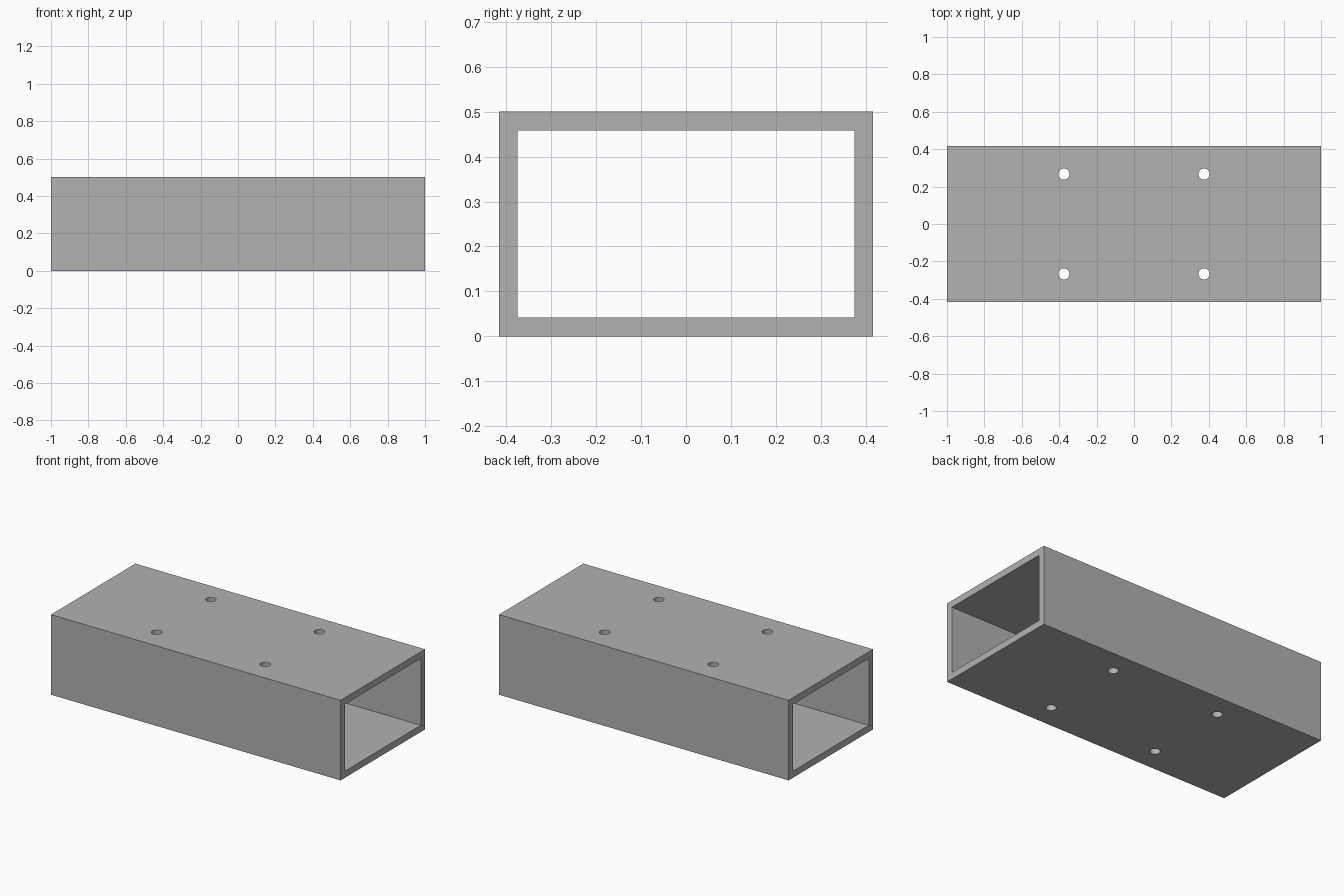
import bpy
from math import radians

old = bpy.data.objects.get("Cube")
if old:
    bpy.data.objects.remove(old, do_unlink=True)

LENGTH, WIDTH, HEIGHT, WALL = 2.0, 0.833, 0.5, 0.0417
HOLE_X, HOLE_Y, HOLE_RADIUS = 0.375, 0.267, 0.03

grey = bpy.data.materials.new("plain grey")
grey.use_nodes = True
colour = (0.445, 0.445, 0.445, 1)
grey.diffuse_color = colour
grey.node_tree.nodes["Principled BSDF"].inputs["Base Color"].default_value = colour


def box(name, size):
    bpy.ops.mesh.primitive_cube_add(size=1, location=(0, 0, HEIGHT / 2))
    obj = bpy.context.object
    obj.name = name
    obj.scale = size
    bpy.ops.object.transform_apply(location=False, rotation=False, scale=True)
    obj.data.materials.append(grey)
    return obj


def cut(target, cutter):
    cutter.hide_render = True
    mod = target.modifiers.new("cut", "BOOLEAN")
    mod.operation = "DIFFERENCE"
    mod.solver = "EXACT"
    mod.object = cutter
    bpy.context.view_layer.objects.active = target
    bpy.ops.object.modifier_apply(modifier=mod.name)
    bpy.data.objects.remove(cutter, do_unlink=True)


# Rectangular tube, open at both ends
tube = box("rectangular_tube", (LENGTH, WIDTH, HEIGHT))
cut(tube, box("bore_cutter", (LENGTH + 1, WIDTH - 2 * WALL, HEIGHT - 2 * WALL)))

# Four bolt holes through the top and bottom walls
for x in (-HOLE_X, HOLE_X):
    for y in (-HOLE_Y, HOLE_Y):
        bpy.ops.mesh.primitive_cylinder_add(
            vertices=32, radius=HOLE_RADIUS, depth=1, location=(x, y, HEIGHT / 2))
        drill = bpy.context.object
        drill.name = "hole_cutter"
        drill.data.materials.append(grey)
        cut(tube, drill)

bpy.ops.object.select_all(action="DESELECT")
tube.select_set(True)
bpy.context.view_layer.objects.active = tube
bpy.ops.object.shade_smooth_by_angle(angle=radians(30))
